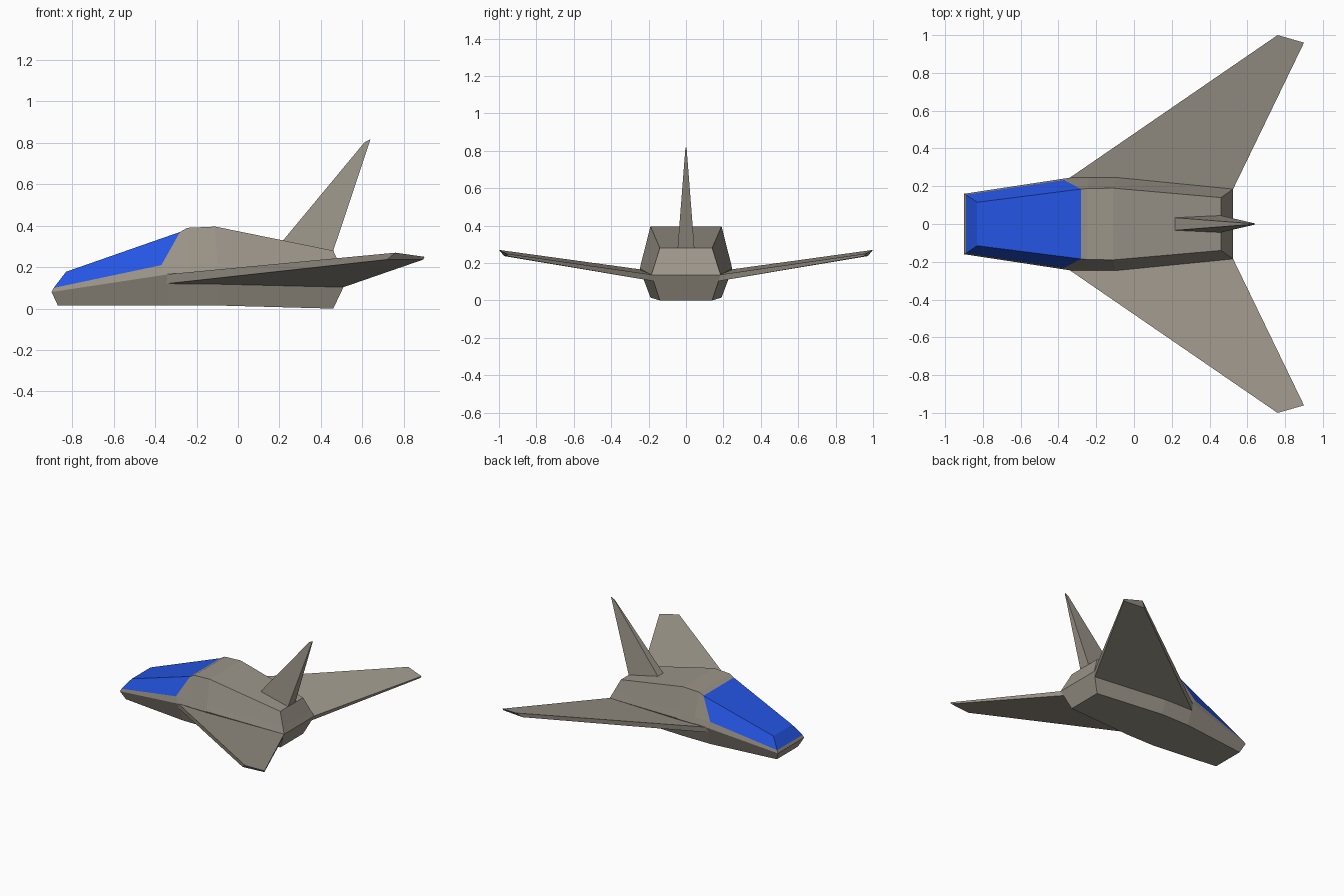
import bpy
import bmesh

cube = bpy.data.objects.get("Cube")
if cube:
    bpy.data.objects.remove(cube, do_unlink=True)


def material(name, rgb):
    mat = bpy.data.materials.new(name)
    mat.use_nodes = True
    mat.diffuse_color = (*rgb, 1)
    mat.node_tree.nodes["Principled BSDF"].inputs["Base Color"].default_value = (*rgb, 1)
    return mat


hull_grey = material("hull_grey", (0.33, 0.30, 0.25))
canopy_blue = material("canopy_blue", (0.018, 0.09, 0.76))


def loft(name, rings, mats, is_glass=None):
    """Skin equal rings of points and close both ends with strips."""
    bm = bmesh.new()
    rows = [[bm.verts.new(p) for p in ring] for ring in rings]
    n = len(rows[0])
    for i, (a, b) in enumerate(zip(rows, rows[1:])):
        for j in range(n):
            k = (j + 1) % n
            face = bm.faces.new((a[j], a[k], b[k], b[j]))
            if is_glass and is_glass(i, j):
                face.material_index = 1
    for end, row in ((-1, rows[0]), (len(rows) - 1, rows[-1])):
        for j in range(n // 2 - 1):
            face = bm.faces.new((row[j], row[j + 1], row[n - 2 - j], row[n - 1 - j]))
            if is_glass and is_glass(end, j):
                face.material_index = 1
    bmesh.ops.recalc_face_normals(bm, faces=bm.faces)
    mesh = bpy.data.meshes.new(name)
    bm.to_mesh(mesh)
    bm.free()
    for mat in mats:
        mesh.materials.append(mat)
    obj = bpy.data.objects.new(name, mesh)
    bpy.context.collection.objects.link(obj)
    return obj


def mirrored(points):
    """Half section (x, half width, z) to a full closed ring."""
    return list(points) + [(x, -y, z) for x, y, z in reversed(points)]


# Fuselage stations from nose to tail: belly, ridge, sill, roof
stations = [
    [(-0.87, 0.13, 0.015), (-0.90, 0.16, 0.08), (-0.89, 0.155, 0.10), (-0.83, 0.115, 0.178)],
    [(-0.34, 0.19, 0.015), (-0.34, 0.245, 0.165), (-0.37, 0.232, 0.21), (-0.28, 0.185, 0.37)],
    [(-0.24, 0.19, 0.015), (-0.24, 0.247, 0.168), (-0.24, 0.236, 0.21), (-0.245, 0.188, 0.39)],
    [(-0.10, 0.19, 0.015), (-0.10, 0.247, 0.17), (-0.10, 0.236, 0.215), (-0.11, 0.19, 0.396)],
    [(0.46, 0.14, 0.0), (0.525, 0.185, 0.137), (0.505, 0.171, 0.18), (0.46, 0.14, 0.28)],
]


def canopy_rule(segment, strip):
    # Glass above the sill on the front segment and on the nose
    return (segment == 0 and strip in (2, 3, 4)) or (segment == -1 and strip == 2)


loft("fuselage", [mirrored(s) for s in stations], [hull_grey, canopy_blue], canopy_rule)

# Swept wings: lower front, upper front, upper rear, lower rear
wing_root = [(-0.35, 0.226, 0.12), (-0.34, 0.245, 0.166), (0.525, 0.185, 0.138), (0.508, 0.172, 0.103)]
wing_tip = [(0.72, 0.972, 0.237), (0.76, 1.0, 0.27), (0.90, 0.96, 0.25), (0.895, 0.955, 0.237)]
for name, side in (("left_wing", 1), ("right_wing", -1)):
    rings = [[(x, side * y, z) for x, y, z in ring] for ring in (wing_root, wing_tip)]
    loft(name, rings, [hull_grey])

# Tail fin, wide at the root and knife thin at the tip
fin_rings = [
    mirrored([(0.21, 0.034, 0.32), (0.455, 0.046, 0.265)]),
    mirrored([(0.61, 0.003, 0.802), (0.64, 0.003, 0.818)]),
]
loft("tail_fin", fin_rings, [hull_grey])
